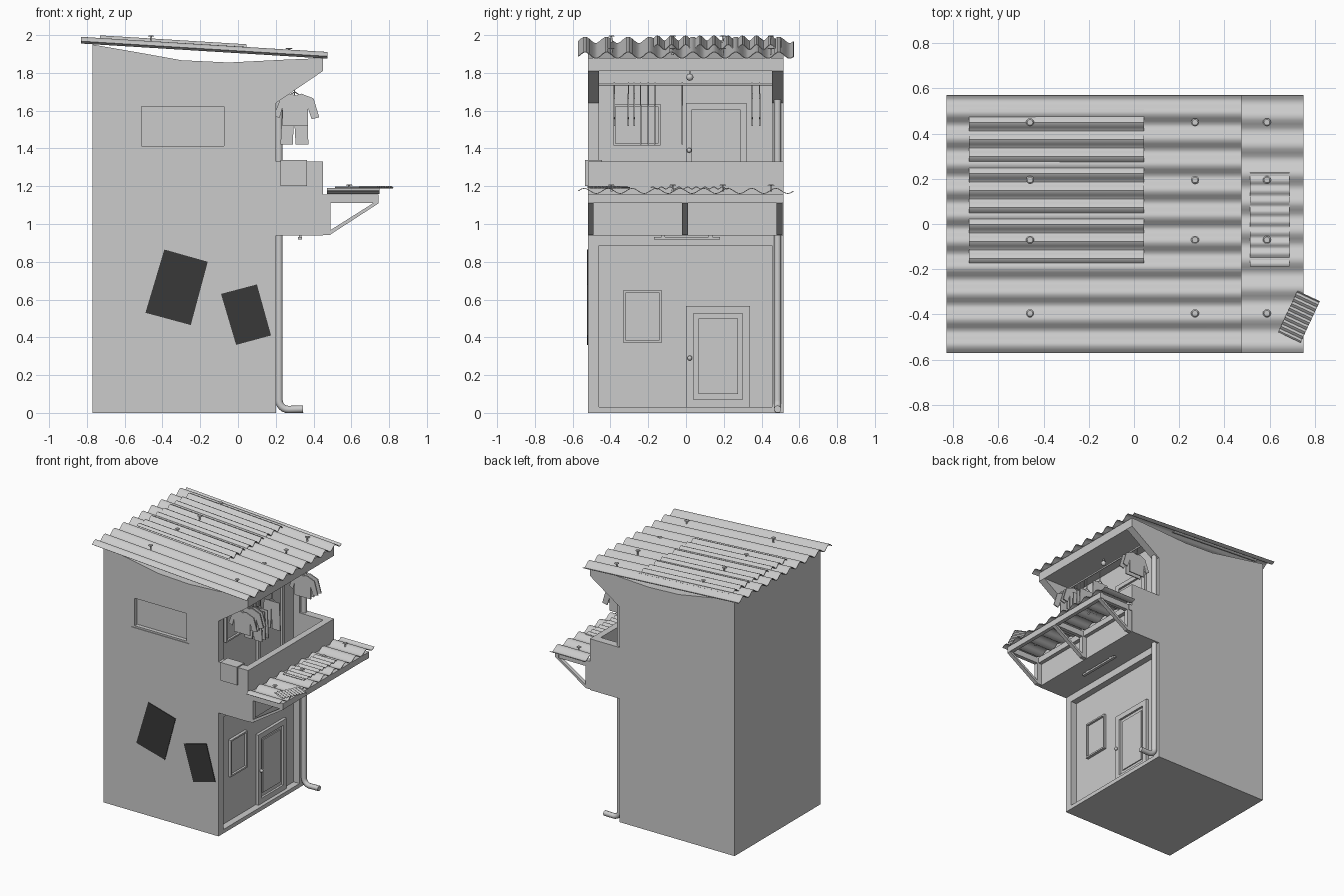
import bpy, bmesh, math
from mathutils import Vector, Matrix

if "Cube" in bpy.data.objects:
    bpy.data.objects.remove(bpy.data.objects["Cube"])


def finish(name, bm):
    bmesh.ops.recalc_face_normals(bm, faces=bm.faces)
    me = bpy.data.meshes.new(name)
    bm.to_mesh(me)
    bm.free()
    ob = bpy.data.objects.new(name, me)
    bpy.context.collection.objects.link(ob)
    return ob


def boxes(name, *specs):
    # each spec: x0, x1, y0, y1, z0, z1
    bm = bmesh.new()
    for x0, x1, y0, y1, z0, z1 in specs:
        m = Matrix.Translation(((x0+x1)/2, (y0+y1)/2, (z0+z1)/2)) @ Matrix.Diagonal((x1-x0, y1-y0, z1-z0, 1))
        bmesh.ops.create_cube(bm, size=1, matrix=m)
    return finish(name, bm)


def prism(name, pts, y0, y1):
    # xz outline extruded along y
    bm = bmesh.new()
    f = bm.faces.new([bm.verts.new((x, y0, z)) for x, z in pts])
    ext = bmesh.ops.extrude_face_region(bm, geom=[f])
    bmesh.ops.translate(bm, vec=(0, y1-y0, 0), verts=[v for v in ext['geom'] if isinstance(v, bmesh.types.BMVert)])
    return finish(name, bm)


def active(ob):
    bpy.ops.object.select_all(action='DESELECT')
    ob.select_set(True)
    bpy.context.view_layer.objects.active = ob


def apply(ob, mod):
    active(ob)
    bpy.ops.object.modifier_apply(modifier=mod.name)


def smooth(ob):
    active(ob)
    bpy.ops.object.shade_smooth_by_angle(angle=math.radians(40))


def cut(ob, *spec):
    c = boxes("cutter", spec)
    m = ob.modifiers.new("cut", 'BOOLEAN')
    m.operation, m.solver, m.object = 'DIFFERENCE', 'EXACT', c
    apply(ob, m)
    bpy.data.objects.remove(c)


def tube(name, pts, r, sides=3):
    cu = bpy.data.curves.new(name, 'CURVE')
    cu.dimensions, cu.bevel_depth, cu.bevel_resolution, cu.use_fill_caps = '3D', r, sides, True
    s = cu.splines.new('POLY')
    s.points.add(len(pts)-1)
    for p, q in zip(s.points, pts):
        p.co = (*q, 1)
    ob = bpy.data.objects.new(name, cu)
    bpy.context.collection.objects.link(ob)
    active(ob)
    bpy.ops.object.convert(target='MESH')
    smooth(bpy.context.object)


def ball(name, loc, r):
    bm = bmesh.new()
    bmesh.ops.create_uvsphere(bm, u_segments=12, v_segments=8, radius=r, matrix=Matrix.Translation(loc))
    smooth(finish(name, bm))


def sheet(name, cx, cy, lx, ly, za, zb, waves, amp, rot=0, segs=8, phase=0.0):
    # corrugated sheet with ridges along x, heights za (left) to zb (right)
    bm = bmesh.new()
    n = waves * segs
    rm = Matrix.Rotation(rot, 3, 'Z')
    rows = []
    for i in range(n+1):
        t = i/n
        w = amp*math.sin(2*math.pi*waves*t + phase)
        rows.append([bm.verts.new(rm @ Vector((sx*lx/2, (t-.5)*ly, z+w)) + Vector((cx, cy, 0)))
                     for sx, z in ((-1, za), (1, zb))])
    for a, b in zip(rows, rows[1:]):
        bm.faces.new((a[0], a[1], b[1], b[0]))
    ob = finish(name, bm)
    m = ob.modifiers.new("thick", 'SOLIDIFY')
    m.thickness, m.offset = 0.004, 0
    apply(ob, m)
    smooth(ob)


def framed(name, x, y0, y1, z0, z1, b):
    # raised frame around a thin panel on a +x facing wall
    d = x+0.022
    boxes(name+"_frame", (x-.01, d, y0, y0+b, z0, z1), (x-.01, d, y1-b, y1, z0, z1),
          (x-.01, d, y0+b, y1-b, z0, z0+b), (x-.01, d, y0+b, y1-b, z1-b, z1))
    boxes(name+"_panel", (x-.01, x+.006, y0+b, y1-b, z0+b, z1-b))


# main building: side outline with balcony, flared eaves and sagging top
house = prism("house_body", [(-.77, 0), (.2, 0), (.2, .94), (.45, .94), (.45, 1.33), (.2, 1.33), (.2, 1.64),
                             (.45, 1.81), (.45, 1.878), (.25, 1.87), (-.05, 1.855), (-.3, 1.867),
                             (-.5, 1.903), (-.77, 1.95)], -.52, .515)
WALL = .15
cut(house, WALL, .3, -.46, .455, .03, .885)
cut(house, WALL, .40, -.46, .455, 1.09, 1.81)
cut(house, WALL, .6, -.46, .455, 1.33, 1.81)
cut(house, -.535, -.05, -.6, -.485, 1.40, 1.635)

# side window
boxes("side_window_frame", (-.535, -.51, -.515, -.48, 1.40, 1.635), (-.075, -.05, -.515, -.48, 1.40, 1.635),
      (-.51, -.075, -.515, -.48, 1.40, 1.413), (-.51, -.075, -.515, -.48, 1.622, 1.635))

# doors and windows of both floors
framed("lower_door", WALL, 0, .34, .03, .565, .04)
boxes("lower_door_inset", (WALL, WALL+.014, .065, .275, .1, .5))
framed("lower_window", WALL, -.33, -.13, .37, .65, .012)
framed("upper_door", WALL, 0, .32, 1.09, 1.64, .033)
framed("upper_window", WALL, -.385, -.135, 1.415, 1.635, .012)
ball("lower_door_knob", (WALL+.035, .02, .29), .013)
ball("upper_door_knob", (WALL+.035, .017, 1.39), .013)

# drain pipe with elbow at the foot
arc = [(.217+.05*(1-math.cos(a)), .485, .068-.05*math.sin(a)) for a in [i*math.pi/12 for i in range(7)]]
tube("drain_pipe", [(.217, .485, 1.66)] + arc + [(.345, .485, .02)], .0195)

# awning brackets and beams
for i, y in enumerate((-.505, -.005, .495)):
    boxes(f"bracket_arm_{i}", (.45, .745, y-.015, y+.015, 1.11, 1.155), (.45, .49, y-.015, y+.015, .942, 1.11))
    prism(f"bracket_brace_{i}", [(.49, .945), (.745, 1.11), (.715, 1.11), (.49, .968)], y-.015, y+.015)
boxes("awning_beams", (.715, .745, -.52, .515, 1.112, 1.157), (.45, .48, -.52, .515, 1.112, 1.157))
boxes("balcony_light", (.318, .34, -.17, .18, .918, .932), (.322, .336, -.13, -.11, .93, .945),
      (.322, .336, .12, .14, .93, .945))

# corrugated roofing
sheet("main_roof", -.178, 0, 1.305, 1.14, 1.973, 1.893, 10, .017, phase=-.4)
sheet("roof_patch", -.343, .167, .775, .675, 1.983, 1.936, 9, .0135)
sheet("awning_roof", .61, 0, .28, 1.14, 1.175, 1.175, 9, .014)
sheet("awning_patch", .6, .02, .175, .415, 1.191, 1.191, 9, .006, segs=6)
sheet("loose_patch", .73, -.41, .11, .2, 1.194, 1.194, 9, .005, rot=math.radians(-25), segs=4)


def bolt(name, x, y, z):
    bm = bmesh.new()
    for r, h, dz in ((.018, .005, .012), (.006, .035, -.005)):
        bmesh.ops.create_cone(bm, cap_ends=True, segments=12, radius1=r, radius2=r*.7, depth=h,
                              matrix=Matrix.Translation((x, y, z+dz)))
    finish(name, bm)


for i, y in enumerate((.45, .195, -.07, -.395)):
    bolt(f"roof_bolt_left_{i}", -.46, y, 1.983)
    bolt(f"roof_bolt_right_{i}", .27, y, 1.918)
    bolt(f"awning_bolt_{i}", .588, y, 1.195)

# dark posters on the side wall
dark = bpy.data.materials.new("dark_poster")
dark.diffuse_color = (.04, .04, .04, 1)
dark.use_nodes = True
dark.node_tree.nodes["Principled BSDF"].inputs["Base Color"].default_value = dark.diffuse_color
for i, q in enumerate(([(-.39, .865), (-.16, .80), (-.25, .465), (-.49, .53)],
                       [(-.09, .63), (.10, .68), (.175, .41), (-.01, .36)])):
    prism(f"poster_{i}", q, -.525, -.519).data.materials.append(dark)

# towel folded over the balcony end
boxes("balcony_towel", (.225, .365, -.534, -.52, 1.2, 1.33), (.225, .365, -.534, -.446, 1.33, 1.338),
      (.225, .365, -.46, -.446, 1.23, 1.33))

# hanging bulb and clothes rail
tube("bulb_cord", [(.3, .02, 1.815), (.3, .02, 1.79)], .005)
ball("bulb", (.3, .02, 1.777), .019)
tube("clothes_rail", [(.3, -.465, 1.74), (.3, .46, 1.74)], .007)

# laundry hung across the rail
shirt = [(.235, 1.52), (.37, 1.52), (.37, 1.615), (.39, 1.555), (.43, 1.565), (.40, 1.665), (.335, 1.69),
         (.31, 1.68), (.27, 1.69), (.225, 1.665), (.19, 1.575), (.22, 1.56), (.235, 1.615)]
pants = [(.225, 1.42), (.29, 1.42), (.297, 1.57), (.305, 1.42), (.373, 1.42), (.365, 1.63), (.235, 1.63)]
for i, (y, shape) in enumerate(((-.38, shirt), (-.305, shirt), (-.275, shirt), (.35, shirt), (.39, shirt),
                                (-.24, pants), (-.2, pants), (-.165, pants), (-.02, pants))):
    top = 1.68 if shape is shirt else 1.63
    prism(f"laundry_{i}", shape, y-.004, y+.004)
    tube(f"hanger_{i}", [(.24, y, top-.02), (.3, y, top+.02), (.3, y, 1.75)], .003, 1)
    tube(f"hanger_arm_{i}", [(.36, y, top-.02), (.3, y, top+.02)], .003, 1)
